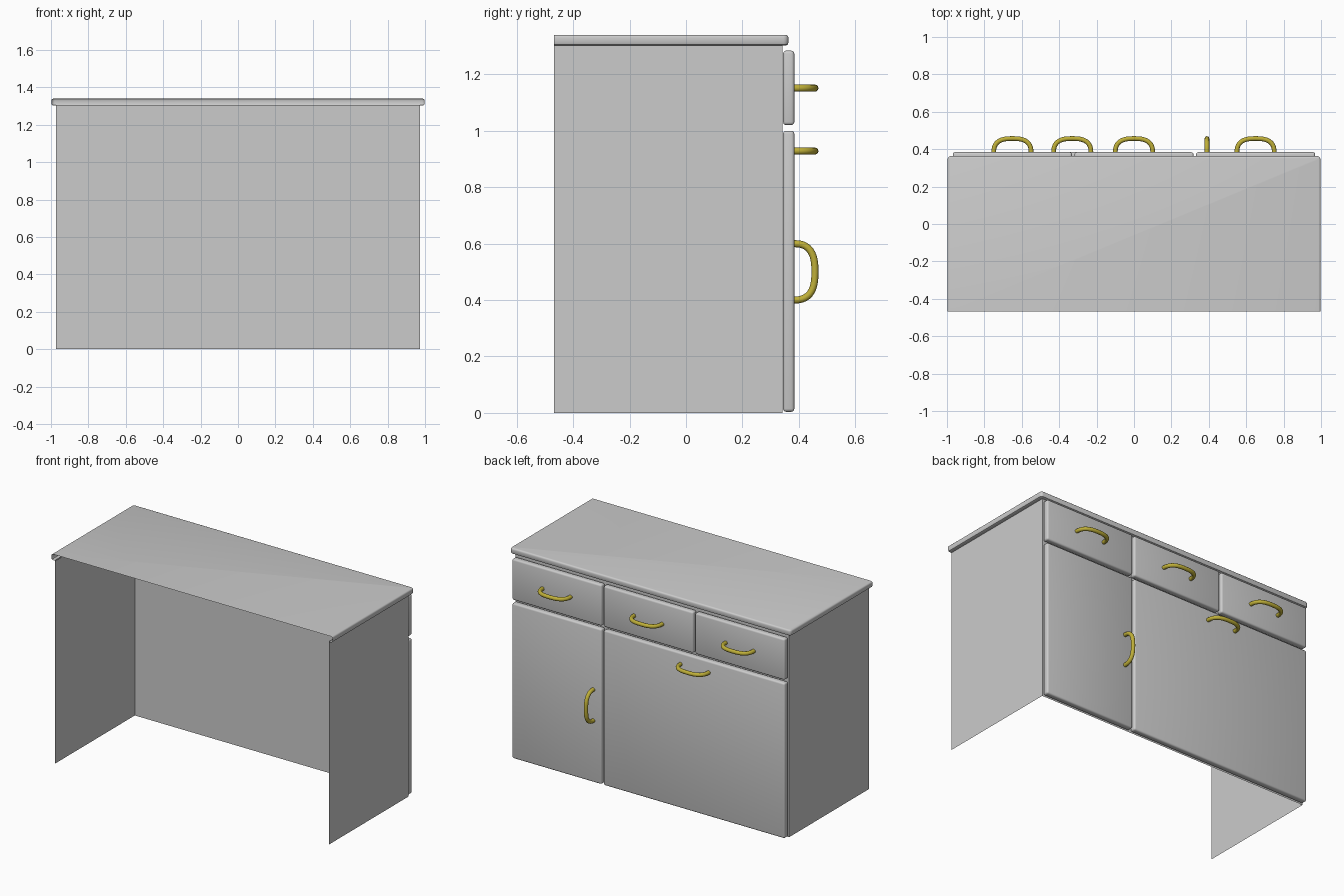
import bpy, bmesh, math

if "Cube" in bpy.data.objects:
    bpy.data.objects.remove(bpy.data.objects["Cube"])

BACK, FRONT = -0.467, 0.342


def finish(name, bm, smooth=True):
    mesh = bpy.data.meshes.new(name)
    bm.to_mesh(mesh)
    bm.free()
    ob = bpy.data.objects.new(name, mesh)
    bpy.context.collection.objects.link(ob)
    if smooth:
        bpy.ops.object.select_all(action='DESELECT')
        ob.select_set(True)
        bpy.context.view_layer.objects.active = ob
        bpy.ops.object.shade_smooth_by_angle(angle=math.radians(35))
    return ob


def bridge(bm, rows):
    for a, b in zip(rows, rows[1:]):
        for i in range(len(a) - 1):
            bm.faces.new((a[i], b[i], b[i + 1], a[i + 1]))


# carcass: two sides and a face panel, open at the wall, top and floor
bm = bmesh.new()
plan = [(-0.972, BACK), (-0.972, FRONT), (0.972, FRONT), (0.972, BACK)]
bridge(bm, [[bm.verts.new((x, y, z)) for x, y in plan] for z in (0, 1.305)])
finish("carcass", bm, False)

# worktop: rounded lip swept round three sides, then capped
bm = bmesh.new()
R = 0.01
profile = [(0.029, 1.302), (R, 1.302)]
profile += [(R - R * math.cos(t), 1.312 - R * math.sin(t)) for t in (math.pi / 4, 0)]
profile += [(R - R * math.cos(t), 1.33 + R * math.sin(t)) for t in (0, math.pi / 6, math.pi / 3, math.pi / 2)]
rows = []
for inset, z in profile:
    r = max(0.018 - inset, 0.001)
    ex, ey = 0.997 - inset, 0.363 - inset
    half = [(ex, BACK)] + [(ex - r + r * math.cos(t), ey - r + r * math.sin(t))
                           for t in [k * math.pi / 8 for k in range(5)]]
    path = [(-x, y) for x, y in half] + half[::-1]
    rows.append([bm.verts.new((x, y, z)) for x, y in path])
bridge(bm, rows)
bm.faces.new(rows[-1][::-1])
bmesh.ops.recalc_face_normals(bm, faces=bm.faces)
finish("worktop", bm)


# doors and drawer fronts: slabs with softened edges
def slab(name, x0, x1, z0, z1):
    bm = bmesh.new()
    bmesh.ops.create_cube(bm, size=1)
    for v in bm.verts:
        v.co = ((x0 + x1) / 2 + v.co.x * (x1 - x0), 0.364 + v.co.y * 0.04,
                (z0 + z1) / 2 + v.co.z * (z1 - z0))
    bmesh.ops.bevel(bm, geom=bm.edges[:], offset=0.011, segments=3,
                    profile=0.5, affect='EDGES')
    finish(name, bm)


for i, x in enumerate((-0.65, 0, 0.65)):
    slab(f"drawer_front_{i + 1}", x - 0.318, x + 0.318, 1.02, 1.284)
slab("wide_door", -0.968, 0.318, 0.004, 1.0)
slab("narrow_door", 0.332, 0.968, 0.004, 1.0)

# handles: brass arched tubes
brass = bpy.data.materials.new("brass")
brass.diffuse_color = (0.52, 0.43, 0.04, 1)
brass.use_nodes = True
brass.node_tree.nodes["Principled BSDF"].inputs["Base Color"].default_value = brass.diffuse_color


def handle(name, x, z, upright=False):
    bm = bmesh.new()
    path = []
    n, sides, rad = 20, 12, 0.0125
    for k in range(n + 1):
        t = math.pi * k / n
        c, s = math.cos(t), math.sin(t)
        path.append((0.1 * math.copysign(abs(c) ** 0.75, c), 0.38 + 0.077 * max(s, 0) ** 0.75))
    rows = []
    for k, (u, y) in enumerate(path):
        a, b = path[max(k - 1, 0)], path[min(k + 1, n)]
        du, dy = b[0] - a[0], b[1] - a[1]
        d = math.hypot(du, dy)
        if k in (0, n):
            du, dy, d = 0, (1 if k == 0 else -1), 1
        nu, ny = dy / d, -du / d
        ring = []
        for j in range(sides):
            q = 2 * math.pi * j / sides
            pu, py, w = u + nu * rad * math.cos(q), y + ny * rad * math.cos(q), rad * math.sin(q)
            ring.append(bm.verts.new((x + w, py, z + pu) if upright else (x + pu, py, z + w)))
        rows.append(ring + ring[:1])
    bridge(bm, rows)
    bmesh.ops.recalc_face_normals(bm, faces=bm.faces)
    finish(name, bm).data.materials.append(brass)


for i, x in enumerate((-0.65, 0, 0.65)):
    handle(f"drawer_handle_{i + 1}", x, 1.151)
handle("wide_door_handle", -0.33, 0.928)
handle("narrow_door_handle", 0.39, 0.5, True)
